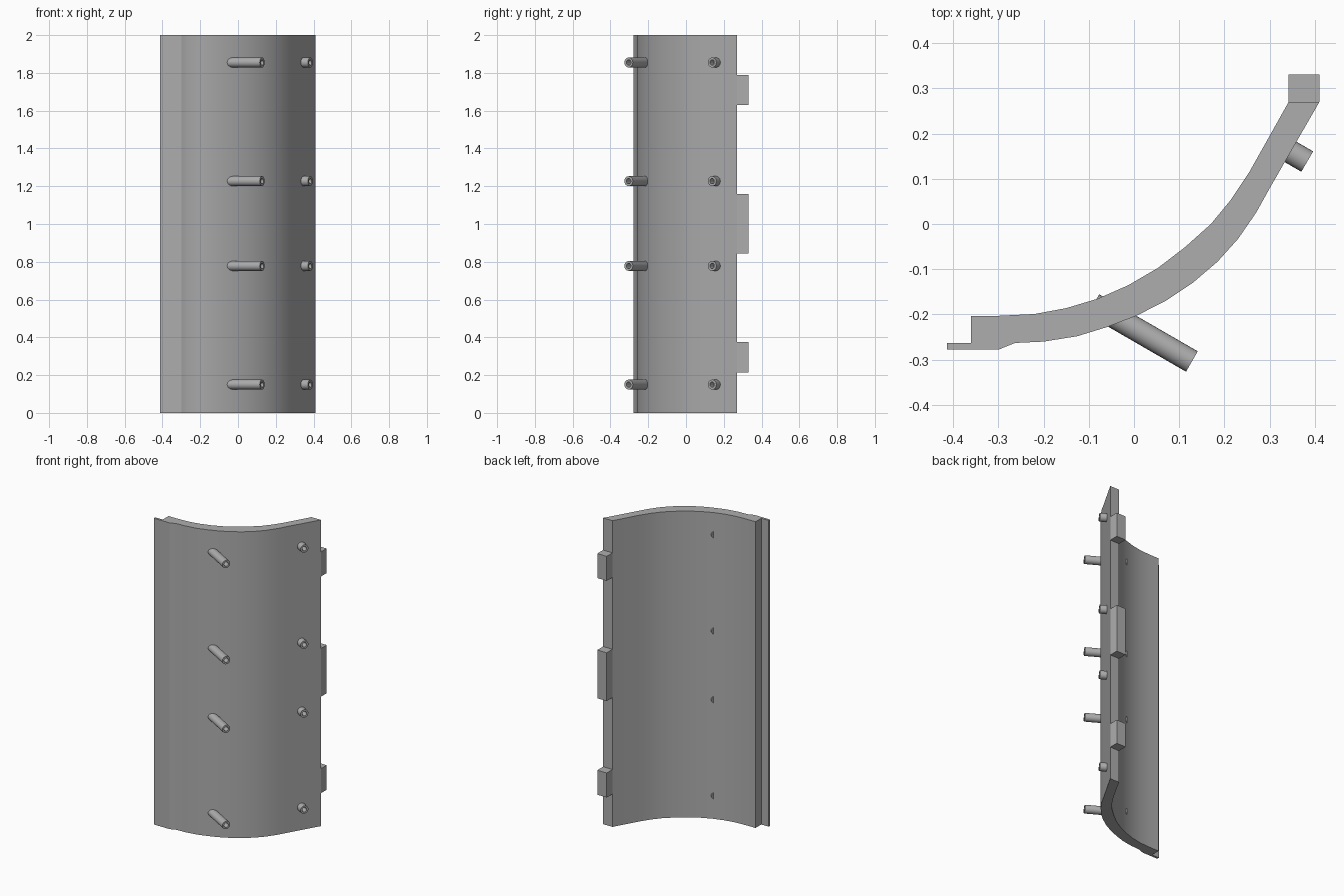
import bpy
import bmesh
import math
from mathutils import Matrix, Vector

default = bpy.data.objects.get("Cube")
if default:
    bpy.data.objects.remove(default, do_unlink=True)

# Single plain grey finish
grey = bpy.data.materials.new("plain grey")
grey.use_nodes = True
colour = (0.42, 0.42, 0.42, 1)
grey.diffuse_color = colour
grey.node_tree.nodes["Principled BSDF"].inputs["Base Color"].default_value = colour


def finish(bm, name, smooth_angle=None):
    """Turn a bmesh into a named, coloured object."""
    bmesh.ops.recalc_face_normals(bm, faces=bm.faces)
    mesh = bpy.data.meshes.new(name)
    bm.to_mesh(mesh)
    bm.free()
    mesh.materials.append(grey)
    obj = bpy.data.objects.new(name, mesh)
    bpy.context.collection.objects.link(obj)
    if smooth_angle:
        bpy.ops.object.select_all(action="DESELECT")
        obj.select_set(True)
        bpy.context.view_layer.objects.active = obj
        bpy.ops.object.shade_smooth_by_angle(angle=math.radians(smooth_angle))
    return obj


def extrude_profile(name, points, bottom, top, smooth_angle=None):
    """Raise a flat outline between two heights."""
    bm = bmesh.new()
    base = bm.faces.new([bm.verts.new((x, y, bottom)) for x, y in points])
    raised = bmesh.ops.extrude_face_region(bm, geom=[base], use_keep_orig=True)
    verts = [g for g in raised["geom"] if isinstance(g, bmesh.types.BMVert)]
    bmesh.ops.translate(bm, verts=verts, vec=(0, 0, top - bottom))
    return finish(bm, name, smooth_angle)


def hollow_peg(name, start, end, height, depth, radius=0.026, bore=0.014, sides=24):
    """Cylinder from start to end with a blind hole in its outer end."""
    start = Vector((*start, height))
    end = Vector((*end, height))
    axis = end - start
    bm = bmesh.new()
    place = Matrix.Translation((start + end) / 2) @ axis.to_track_quat("Z", "Y").to_matrix().to_4x4()
    bmesh.ops.create_cone(bm, cap_ends=True, segments=sides, radius1=radius,
                          radius2=radius, depth=axis.length, matrix=place)
    bm.normal_update()
    cap = max(bm.faces, key=lambda f: f.calc_center_median().dot(axis))
    bmesh.ops.inset_region(bm, faces=[cap], thickness=radius - bore)
    hole = bmesh.ops.extrude_discrete_faces(bm, faces=[cap])["faces"][0]
    bmesh.ops.translate(bm, verts=hole.verts, vec=-axis.normalized() * depth)
    return finish(bm, name, 40)


# Curved wall: front side, then back side with the stepped lip
front_side = [(-0.413, -0.278), (-0.3, -0.278), (-0.263, -0.263), (-0.2, -0.26),
              (-0.125, -0.248), (-0.06, -0.228), (0.005, -0.203), (0.07, -0.17),
              (0.13, -0.13), (0.185, -0.083), (0.23, -0.033), (0.27, 0.025),
              (0.3, 0.079), (0.41, 0.27)]
back_side = [(0.342, 0.27), (0.255, 0.115), (0.213, 0.052), (0.17, 0),
             (0.113, -0.051), (0.053, -0.097), (-0.012, -0.135), (-0.08, -0.165),
             (-0.15, -0.186), (-0.22, -0.199), (-0.3, -0.203), (-0.36, -0.203),
             (-0.36, -0.263), (-0.413, -0.263)]
extrude_profile("curved_wall", front_side + back_side, 0, 2, 20)

# Tabs along the rear edge
tab_outline = [(0.342, 0.27), (0.41, 0.27), (0.41, 0.33), (0.342, 0.33)]
for label, bottom, top in (("lower", 0.215, 0.375), ("middle", 0.845, 1.16),
                           ("upper", 1.63, 1.79)):
    extrude_profile(label + "_tab", tab_outline, bottom, top)

# Long and short hollow pegs in four rows
for row, height in enumerate((0.15, 0.778, 1.227, 1.855), start=1):
    hollow_peg(f"long_peg_{row}", (-0.09, -0.178), (0.128, -0.304), height, 0.15)
    hollow_peg(f"short_peg_{row}", (0.333, 0.167), (0.383, 0.138), height, 0.04)
